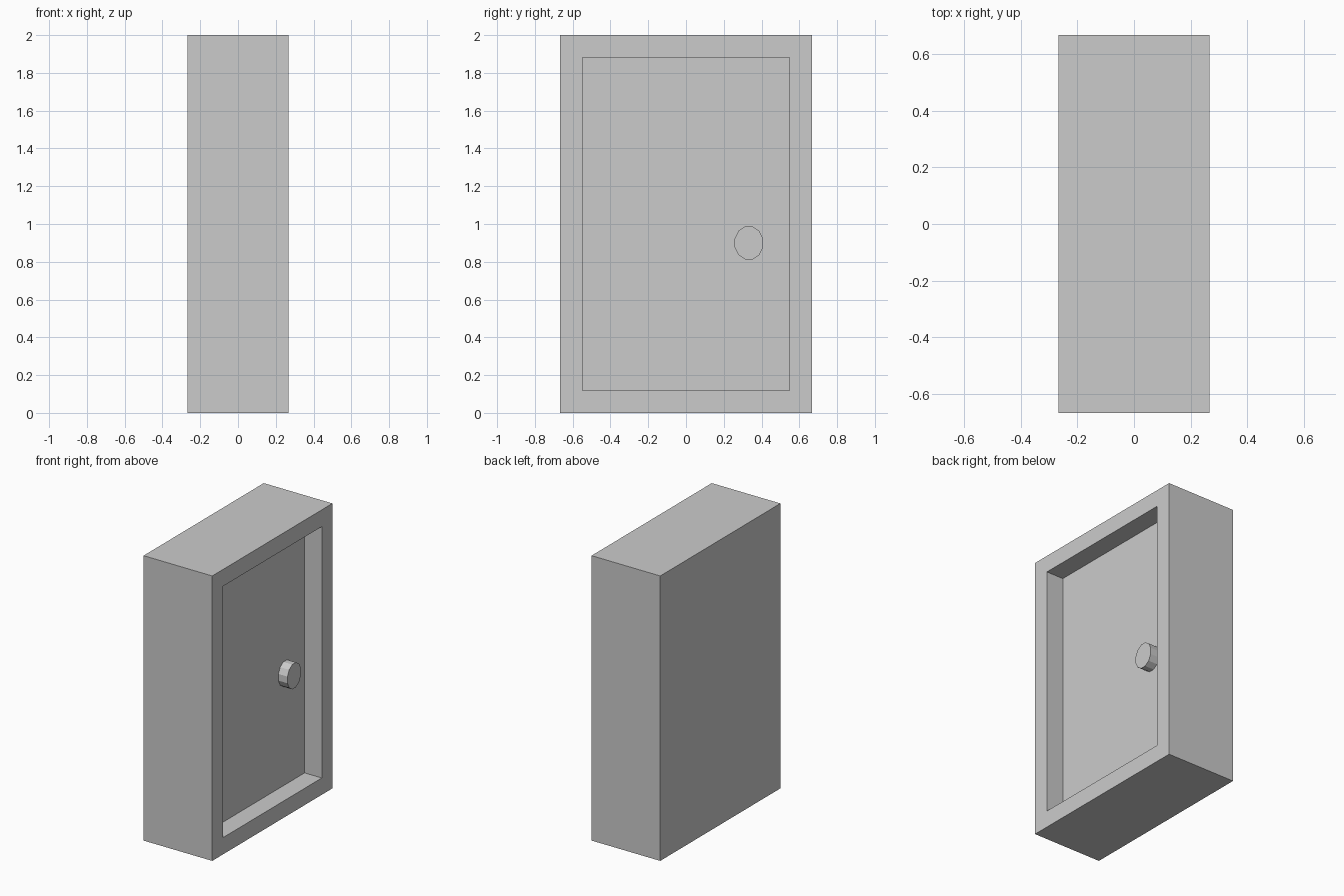
import bpy, bmesh, math
from mathutils import Matrix

if "Cube" in bpy.data.objects:
    bpy.data.objects.remove(bpy.data.objects["Cube"])


def add_object(name, bm):
    mesh = bpy.data.meshes.new(name)
    bmesh.ops.recalc_face_normals(bm, faces=bm.faces)
    bm.to_mesh(mesh)
    bm.free()
    obj = bpy.data.objects.new(name, mesh)
    bpy.context.collection.objects.link(obj)
    return obj


DEPTH, WIDTH, HEIGHT = 0.533, 1.333, 2.0
FRAME, RECESS = 0.1667, 0.1333

# Cabinet body: block whose +x face is inset and pushed in to form the door panel
bm = bmesh.new()
bmesh.ops.create_cube(bm, size=1)
bmesh.ops.scale(bm, vec=(DEPTH, WIDTH, HEIGHT), verts=bm.verts)
bmesh.ops.translate(bm, vec=(0, 0, HEIGHT / 2), verts=bm.verts)
bm.normal_update()
panel = next(f for f in bm.faces if f.normal.x > 0.9)
bmesh.ops.inset_region(bm, faces=[panel], thickness=FRAME)
inner = bmesh.ops.extrude_discrete_faces(bm, faces=[panel])["faces"][0]
bmesh.ops.translate(bm, vec=(-RECESS, 0, 0), verts=inner.verts)
add_object("cabinet_body", bm)

# Door knob: slightly tall twelve-sided disc standing off the panel
SIDES = 12
x0, x1 = DEPTH / 2 - RECESS, 0.203
bm = bmesh.new()
bmesh.ops.create_cone(bm, cap_ends=True, segments=SIDES, radius1=1, radius2=1, depth=x1 - x0)
bmesh.ops.rotate(bm, matrix=Matrix.Rotation(math.pi / SIDES, 3, 'Z'), verts=bm.verts)
bmesh.ops.rotate(bm, matrix=Matrix.Rotation(math.pi / 2, 3, 'Y'), verts=bm.verts)
flat = math.cos(math.pi / SIDES)
bmesh.ops.scale(bm, vec=(1, 0.075 / flat, 0.087 / flat), verts=bm.verts)
bmesh.ops.translate(bm, vec=((x0 + x1) / 2, 0.333, 0.9), verts=bm.verts)
add_object("door_knob", bm)
